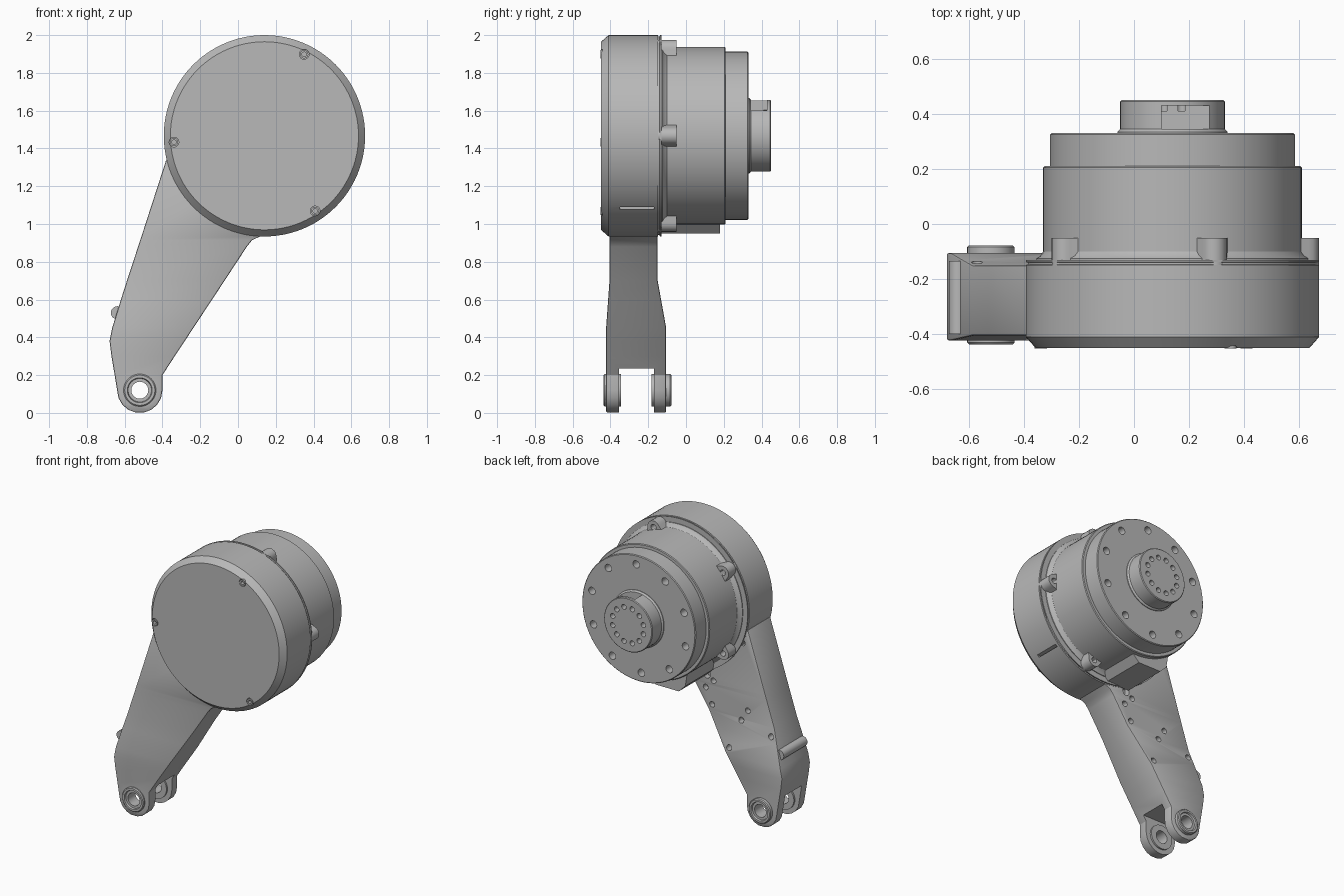
import bpy, bmesh, math
from math import sin, cos, radians, tau

cube = bpy.data.objects.get("Cube")
if cube:
    bpy.data.objects.remove(cube, do_unlink=True)

metal = bpy.data.materials.new("plain_grey")
metal.use_nodes = True
GREY = (0.48, 0.48, 0.48, 1)
metal.diffuse_color = GREY
metal.node_tree.nodes["Principled BSDF"].inputs["Base Color"].default_value = GREY

AX, AZ = 0.14, 1.467      # motor axis
FX, FZ = -0.52, 0.12      # fork pivot


def finish(name, bm):
    bmesh.ops.recalc_face_normals(bm, faces=bm.faces)
    me = bpy.data.meshes.new(name)
    bm.to_mesh(me)
    bm.free()
    me.materials.append(metal)
    ob = bpy.data.objects.new(name, me)
    bpy.context.collection.objects.link(ob)
    return ob


def activate(ob):
    bpy.ops.object.select_all(action="DESELECT")
    ob.select_set(True)
    bpy.context.view_layer.objects.active = ob


def skin(bm, rings, closed=False):
    """Join rings of points with quads, capping or closing the ends."""
    vs = [[bm.verts.new(p) for p in ring] for ring in rings]
    pairs = list(zip(vs, vs[1:])) + ([(vs[-1], vs[0])] if closed else [])
    n = len(vs[0])
    for a, b in pairs:
        for i in range(n):
            j = (i + 1) % n
            bm.faces.new((a[i], a[j], b[j], b[i]))
    if not closed:
        bm.faces.new(vs[0])
        bm.faces.new(vs[-1])


def circle(x, z, r, y, n):
    return [(x + r * cos(tau * i / n), y, z + r * sin(tau * i / n)) for i in range(n)]


def lathe(name, profile, x=AX, z=AZ, n=96, closed=False):
    """Turn (radius, y) points about an axis along y."""
    bm = bmesh.new()
    skin(bm, [circle(x, z, r, y, n) for r, y in profile], closed)
    return finish(name, bm)


def prism(name, outline, y0, y1):
    bm = bmesh.new()
    skin(bm, [[(x, y, z) for x, z in outline] for y in (y0, y1)])
    return finish(name, bm)


def block(name, x0, x1, y0, y1, z0, z1):
    return prism(name, [(x0, z0), (x1, z0), (x1, z1), (x0, z1)], y0, y1)


def cut(ob, cutter):
    activate(ob)
    mod = ob.modifiers.new("cut", "BOOLEAN")
    mod.operation, mod.solver, mod.object = "DIFFERENCE", "EXACT", cutter
    bpy.ops.object.modifier_apply(modifier=mod.name)
    bpy.data.objects.remove(cutter, do_unlink=True)


def drill(ob, spots, r, y0, y1, n=16):
    bm = bmesh.new()
    for x, z in spots:
        skin(bm, [circle(x, z, r, y, n) for y in (y0, y1)])
    cut(ob, finish("drill", bm))


def around(r, count, start=0.0):
    angles = [radians(start) + tau * i / count for i in range(count)]
    return [(AX + r * cos(a), AZ + r * sin(a)) for a in angles]


# Front drum with chamfered rim, rear seam and side slit
drum = lathe("drum_housing", [(0.498, -0.45), (0.533, -0.41), (0.533, -0.149), (0.526, -0.147),
                              (0.526, -0.14), (0.533, -0.138), (0.533, -0.13)])
screws = around(0.48, 3, 64)
drill(drum, screws, 0.026, -0.5, -0.42)
cut(drum, block("slit", 0.48, 0.6, -0.35, -0.17, 1.077, 1.09))
for i, (x, z) in enumerate(screws):
    lathe(f"cover_screw_{i + 1}", [(0.012, -0.452), (0.022, -0.452), (0.022, -0.41), (0.012, -0.41)],
          x, z, 16, True)

# Motor body, stepped end and bolt ring
motor = lathe("motor_body", [(0.495, -0.2), (0.495, -0.125), (0.48, -0.115), (0.47, -0.1), (0.47, 0.205),
                             (0.465, 0.21), (0.445, 0.21), (0.445, 0.325), (0.44, 0.33)])
drill(motor, around(0.38, 10, 15), 0.026, 0.27, 0.4)

# Output hub with bolt ring and top pocket
hub = lathe("output_hub", [(0.2, 0.3), (0.2, 0.335), (0.19, 0.345), (0.19, 0.445), (0.185, 0.45)], n=64)
drill(hub, around(0.125, 12, 15), 0.018, 0.41, 0.5)
cut(hub, block("pocket", 0.1, 0.275, 0.345, 0.43, 1.6, 1.7))

# Five rounded lugs behind the drum
lug_shape = [(0.45, -0.065)]
lug_shape += [(0.485 + 0.047 * cos(t), 0.047 * sin(t)) for t in [radians(a) for a in range(-80, 81, 20)]]
lug_shape += [(0.45, 0.065)]
for i in range(5):
    a = tau * i / 5
    pts = [(AX + r * cos(a) - t * sin(a), AZ + r * sin(a) + t * cos(a)) for r, t in lug_shape]
    lug = prism(f"lug_{i + 1}", pts, -0.15, -0.05)
    drill(lug, [(AX + 0.487 * cos(a), AZ + 0.487 * sin(a))], 0.02, -0.1, 0.0)

# Connector box under the motor
prism("connector_box", [(-0.14, 1.12), (-0.12, 1.0), (-0.07, 0.95), (0.11, 0.95), (0.16, 1.0), (0.18, 1.12)],
      -0.14, 0.18)

# Arm: horizontal slices (z, left x, right x), rounded at the foot
slices = []
for deg in (80, 60, 40, 20, 0):
    c, s = 0.12 * cos(radians(deg)), 0.12 * sin(radians(deg))
    slices.append((FZ - s, FX - c, FX + c))
slices += [(0.2, -0.653, -0.4), (0.3, -0.67, -0.335), (0.38, -0.68, -0.282), (0.45, -0.666, -0.236),
           (0.6, -0.62, -0.137), (0.7, -0.588, -0.071), (0.88, -0.529, 0.047),
           (0.915, -0.518, 0.075), (0.935, -0.511, 0.12), (1.34, -0.38, 0.12)]
rings = []
for z, x0, x1 in slices:
    k = min(max((0.7 - z) / 0.25, 0), 1)
    front, back = -0.405 - 0.018 * k, -0.15 + 0.045 * k
    rings.append([(x0, front, z), (x1, front, z), (x1, back, z), (x0, back, z)])
bm = bmesh.new()
skin(bm, rings)
arm = finish("arm", bm)
activate(arm)
bevel = arm.modifiers.new("bevel", "BEVEL")
bevel.width, bevel.segments, bevel.limit_method, bevel.angle_limit = 0.008, 2, "ANGLE", radians(50)
bpy.ops.object.modifier_apply(modifier=bevel.name)

# Fork gap, pivot bores and rear screw holes
cut(arm, block("fork_gap", -0.9, 0, -0.355, -0.17, -0.1, 0.235))
drill(arm, [(FX, FZ)], 0.08, -0.6, 0.1, 32)
rear_holes = [(-0.34, 1.24), (-0.05, 0.85), (-0.11, 0.91), (-0.1, 0.74), (-0.38, 0.77),
              (-0.33, 0.69), (-0.26, 0.49), (-0.57, 0.64)]
drill(arm, rear_holes, 0.02, -0.19, 0.0)
slot = [(-0.06 + 0.025 * cos(a), 0.94 + 0.025 * sin(a) + (0.04 if sin(a) > 0 else 0))
        for a in [tau * (i + 0.5) / 16 for i in range(16)]]
cut(arm, prism("slot", slot, -0.19, 0.0))

# Small rib on the arm's outer edge
prism("edge_rib", [(x, z) for x, _, z in circle(-0.638, 0.53, 0.035, 0, 20)], -0.4, -0.135)

# Bearing bosses in both fork prongs
for name, outer, inner in (("front_boss", -0.437, -0.343), ("rear_boss", -0.078, -0.182)):
    d = 0.012 if inner > outer else -0.012
    lathe(name, [(0.045, outer + d), (0.062, outer + d), (0.066, outer), (0.08, outer),
                 (0.086, outer + d / 2), (0.086, inner), (0.045, inner)], FX, FZ, 40, True)

# Smooth the round surfaces, keep edges crisp
for ob in [o for o in bpy.context.scene.objects if o.type == "MESH"]:
    activate(ob)
    bpy.ops.object.shade_smooth_by_angle(angle=radians(30))
